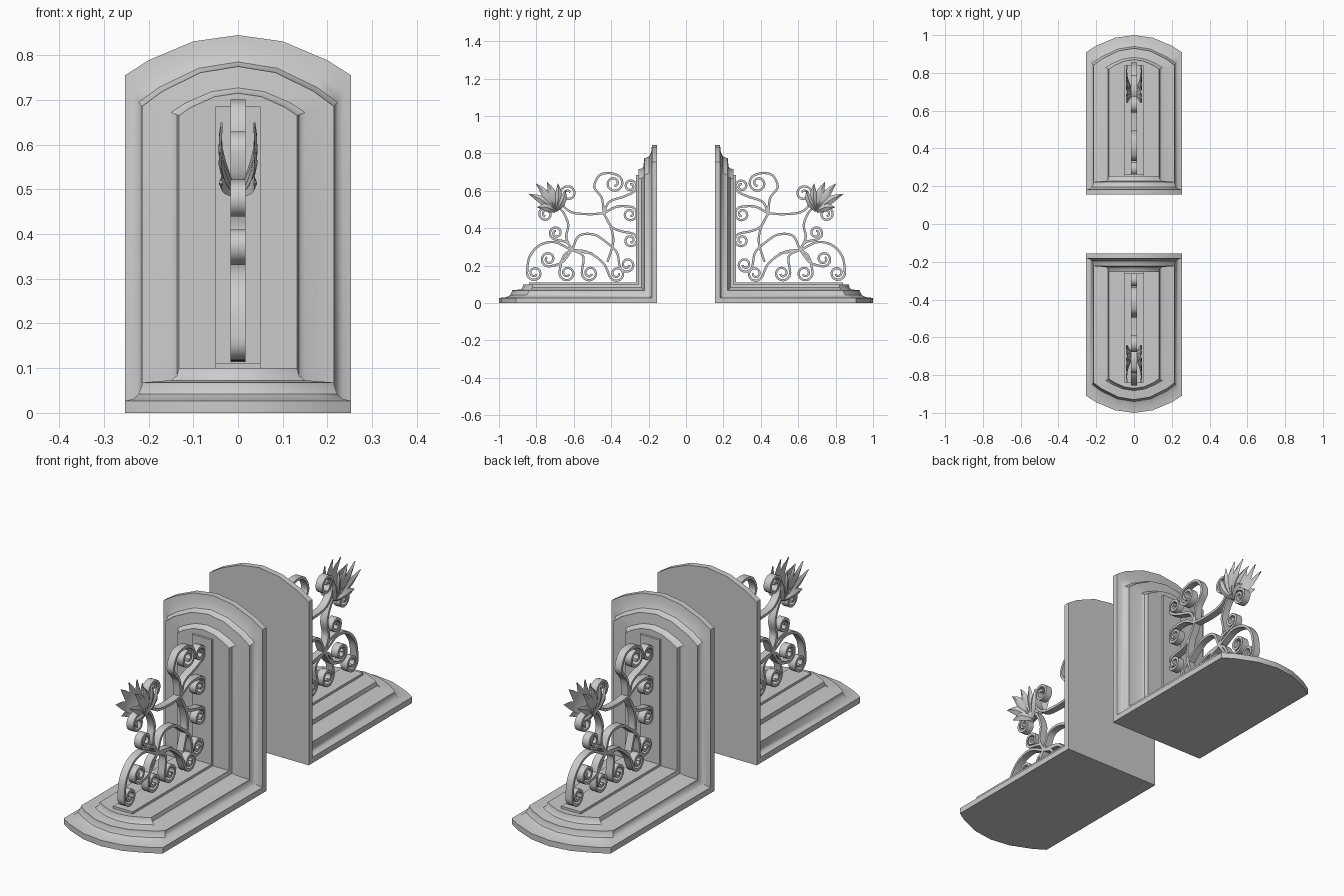
import bpy, bmesh, math
from mathutils import Vector

if "Cube" in bpy.data.objects:
    bpy.data.objects.remove(bpy.data.objects["Cube"])

BACK = 0.155  # distance of each bookend's back from the centre


def add_pair(name, verts, faces, angle=35):
    """Make the part on the +y bookend and its mirror on the -y bookend."""
    for side, label in ((1, "rear"), (-1, "front")):
        me = bpy.data.meshes.new(f"{name}_{label}")
        me.from_pydata([(x, y * side, z) for x, y, z in verts], [], faces)
        bm = bmesh.new()
        bm.from_mesh(me)
        bmesh.ops.recalc_face_normals(bm, faces=bm.faces)
        bm.to_mesh(me)
        bm.free()
        me.polygons.foreach_set("use_smooth", [True] * len(me.polygons))
        me.set_sharp_from_angle(angle=math.radians(angle))
        ob = bpy.data.objects.new(f"{name}_{label}", me)
        bpy.context.collection.objects.link(ob)


def l_body(name, rings, fracs):
    """Loft L-shaped rings (half width, side reach, centre reach, height)."""
    verts, faces = [], []
    k = len(fracs)
    n = 2 * k + 2
    for hw, us, uc, w in rings:
        arch = [(f * hw, uc - (uc - us) * f * f) for f in fracs]
        verts += [(x, BACK + w, u) for x, u in arch]
        verts.append((hw, BACK + w, w))
        verts += [(x, BACK + u, w) for x, u in reversed(arch)]
        verts.append((-hw, BACK + w, w))
    for r in range(len(rings) - 1):
        for i in range(n):
            j = (i + 1) % n
            faces.append((r * n + i, r * n + j, (r + 1) * n + j, (r + 1) * n + i))
    for o in (0, (len(rings) - 1) * n):
        faces.append([o + i for i in range(k + 1)] + [o + n - 1])
        faces.append([o + i for i in range(k, n)])
    add_pair(name, verts, faces)


# Moulded plate and base, joined by a mitre
l_body("bookend_body", [
    (.253, .755, .845, 0), (.253, .755, .845, .027), (.235, .720, .808, .031),
    (.222, .695, .785, .042), (.215, .685, .775, .062), (.215, .685, .775, .068),
    (.150, .672, .727, .073), (.137, .667, .719, .083), (.132, .665, .715, .100)],
    (-1, -.79, -.395, 0, .395, .79, 1))
# Thin raised mounting strip
l_body("mounting_strip", [(.05, .685, .685, .095), (.05, .685, .685, .111)], (-1, 1))


def stroke(points, curl=None):
    """Smooth path through points, ending in a spiral (centre y, z, radius, turn)."""
    p = [Vector(q) for q in points]
    tail = []
    last = p[-1] * 2 - p[-2]
    if curl:
        c, r, turn = Vector(curl[:2]), curl[2], curl[3]
        d = c - p[-1]
        head = math.atan2(d.y, d.x) - turn * math.asin(min(1, r / d.length))
        a0 = head - turn * math.pi / 2
        polar = lambda a, q: c + Vector((math.cos(a), math.sin(a))) * q
        p.append(polar(a0, r))
        last = polar(a0 + turn * .9, r)
        steps = 36
        for i in range(1, steps + 1):
            t = i / steps
            tail.append(polar(a0 + turn * t * 2.9 * math.pi, r * (1 - .72 * t ** 1.2)))
    p = [p[0] * 2 - p[1]] + p + [last]
    out = []
    for i in range(1, len(p) - 2):
        a, b, c2, d2 = p[i - 1:i + 3]
        for s in range(8):
            t = s / 8
            out.append(.5 * (2 * b + (c2 - a) * t + (2 * a - 5 * b + 4 * c2 - d2) * t * t
                             + (3 * b - a - 3 * c2 + d2) * t ** 3))
    return out + [p[-2]] + tail


def ribbon(path, verts, faces, hw=.017, th=.006):
    """Flat iron strap along a path in the y-z plane."""
    base = len(verts)
    for i, q in enumerate(path):
        t = (path[min(i + 1, len(path) - 1)] - path[max(i - 1, 0)]).normalized()
        nrm = Vector((-t.y, t.x)) * th
        a, b = q + nrm, q - nrm
        verts += [(-hw, a.x, a.y), (hw, a.x, a.y), (hw, b.x, b.y), (-hw, b.x, b.y)]
    for i in range(len(path) - 1):
        o = base + i * 4
        for j in range(4):
            k = (j + 1) % 4
            faces.append((o + j, o + k, o + 4 + k, o + 4 + j))
    e = base + (len(path) - 1) * 4
    faces += [(base, base + 1, base + 2, base + 3), (e, e + 1, e + 2, e + 3)]


# Scrollwork: strap paths as (y, z) with their end curls
J1, J2 = (.44, .48), (.61, .285)
scrolls = [
    ([J1, (.45, .56), (.49, .62), (.465, .68), (.42, .695)], (.385, .64, .048, 1)),
    ([J1, (.41, .54), (.33, .57)], (.297, .625, .035, -1)),
    ([J1, (.37, .515)], (.30, .475, .04, 1)),
    ([J1, (.52, .475), (.61, .485), (.66, .525)], (.63, .585, .043, 1)),
    ([J2, (.64, .35), (.63, .42), (.66, .49), (.70, .515)], (.75, .475, .037, -1)),
    ([J2, (.64, .325)], (.695, .375, .035, 1)),
    ([(.50, .265), J2, (.70, .325), (.78, .31), (.835, .25)], (.81, .16, .04, -1)),
    ([J2, (.66, .22)], (.735, .235, .04, 1)),
    ([J2, (.655, .25)], (.635, .16, .042, -1)),
    ([J2, (.55, .25)], (.515, .16, .042, -1)),
    ([J2, (.57, .36), (.49, .365), (.42, .32), (.37, .27)], (.315, .205, .04, -1)),
    ([J2, (.52, .27), (.44, .21)], (.37, .157, .04, -1)),
    ([J1, (.40, .41), (.35, .385)], (.297, .335, .038, 1)),
    ([J1, (.40, .40), (.39, .32), (.42, .22)], None),
]
V, F = [], []
for pts, curl in scrolls:
    ribbon(stroke(pts, curl), V, F)
add_pair("iron_scrollwork", V, F, 40)


# Acanthus leaf: two mirrored fans of pointed, ridged leaflets
V, F = [], []
rows = 6
for sx in (-1, 1):
    for deg, length, width in ((12, .10, .020), (33, .17, .022), (55, .18, .024),
                               (74, .165, .024), (95, .15, .022), (115, .13, .020)):
        a = math.radians(deg)
        d, nrm = Vector((math.cos(a), math.sin(a))), Vector((-math.sin(a), math.cos(a)))
        o = len(V)
        for i in range(rows):
            t = i / (rows - 1)
            q = Vector((.70, .49)) + d * length * t + nrm * .012 * math.sin(t * 3)
            x = .012 + .026 * math.sin(t * 2.6) + .012 * t ** 3
            half = width * (math.sin(math.pi * (.12 + .88 * t)) + .02)
            for k, lift in ((-1, -.008), (0, .004), (1, -.008), (0, -.008)):
                e = q + nrm * k * half
                V.append((sx * (x + lift * (1 - t * .6)), e.x, e.y))
        for i in range(rows - 1):
            for j in range(4):
                k = (j + 1) % 4
                F.append((o + i * 4 + j, o + i * 4 + k, o + i * 4 + 4 + k, o + i * 4 + 4 + j))
        e = o + (rows - 1) * 4
        F += [(o, o + 1, o + 2, o + 3), (e, e + 1, e + 2, e + 3)]
add_pair("acanthus_leaf", V, F, 40)
